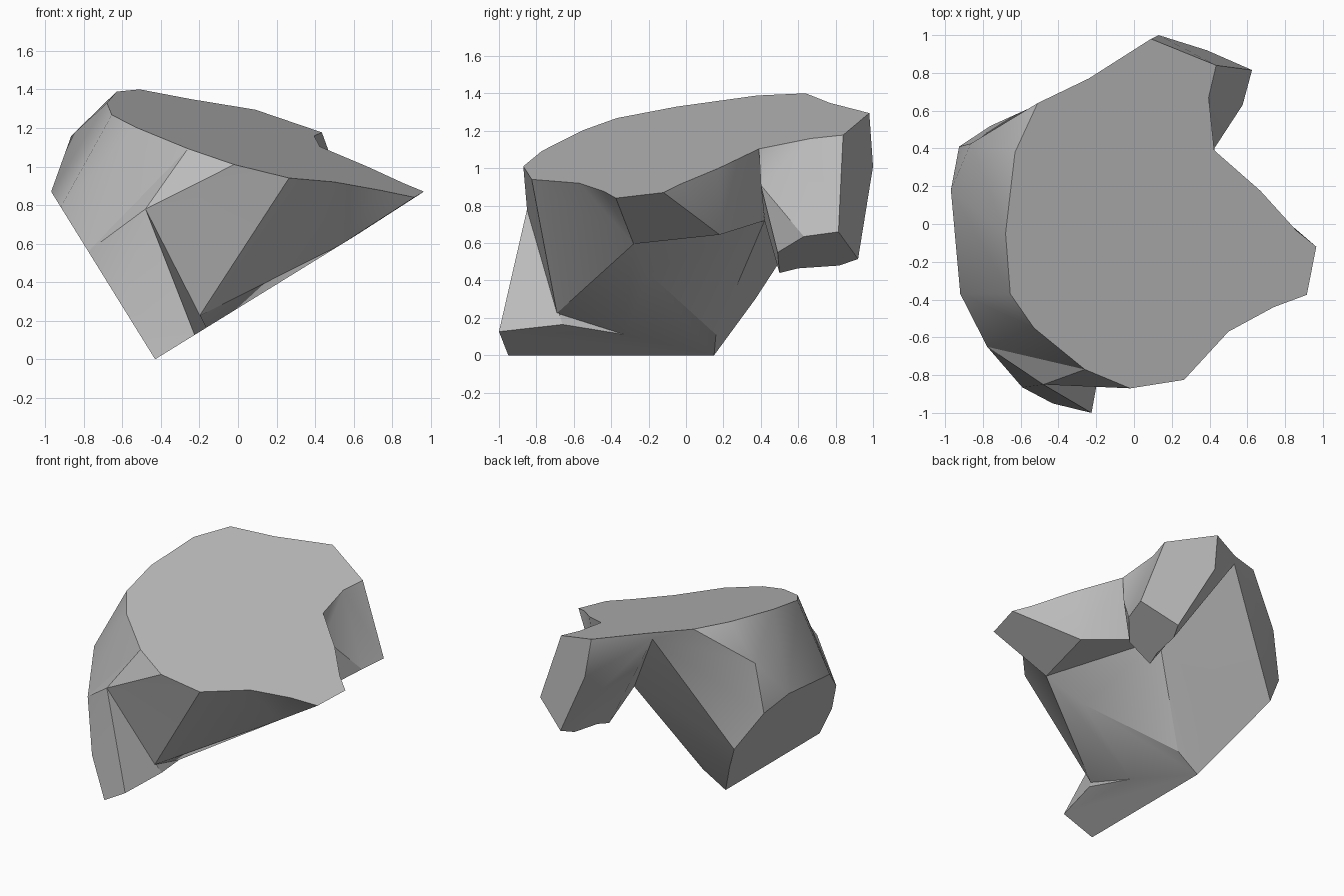
import bpy
import bmesh
import math

default_cube = bpy.data.objects.get("Cube")
if default_cube:
    bpy.data.objects.remove(default_cube, do_unlink=True)

bm = bmesh.new()
corner = {}


def add_corners(names, points, place):
    """Create one named corner per point, placed on a guiding plane."""
    for name, point in zip(names, points):
        corner[name] = bm.verts.new(place(*point))


def on_top(x, y):
    return x, y, 1.153 - 0.272 * x + 0.17 * y


def on_base(x, y):
    return x, y, 0.617 * (x + 0.43)


def on_end(y, z):
    return -0.43 - 0.62 * z, y, z


def free(x, y, z):
    return x, y, z


def cap(ring):
    """Flat face through a ring of corners."""
    bm.faces.new([corner[name] for name in ring])


def fan(hub, path):
    """Facets spreading from one corner along a path of corners."""
    for first, second in zip(path, path[1:]):
        cap(hub + first + second)


# Rim of the sloping top: back and left, front, then the right with its notch
add_corners("abcdef", [(0.09, 0.98), (-0.24, 0.77), (-0.51, 0.64),
                       (-0.63, 0.38), (-0.68, -0.05), (-0.655, -0.37)], on_top)
add_corners("ghijkl", [(-0.53, -0.55), (-0.26, -0.77), (-0.02, -0.87),
                       (0.265, -0.825), (0.5, -0.57), (0.74, -0.44)], on_top)
add_corners("mnopqrs", [(0.915, -0.375), (0.965, -0.12), (0.86, -0.035), (0.67, 0.175),
                        (0.425, 0.39), (0.395, 0.67), (0.435, 0.84)], on_top)

# Corners on the slanted base plane
add_corners("FBDEPRSOU", [(-0.43, -0.95), (-0.225, -1), (-0.163, -0.66), (-0.25, -0.33),
                          (0.535, -0.28), (0.28, -0.2), (-0.25, 0.16), (-0.43, 0.15),
                          (0.615, 0.18)], on_base)

# Corners on the flat slanted end, square to the base
add_corners("IHGLMNQ", [(0.37, 0.3), (0.52, 0.53), (0.41, 0.8), (0.18, 0.87),
                        (-0.37, 0.79), (-0.65, 0.56), (-0.865, 0.26)], on_end)

# Chipped corners between the planes
add_corners("ACVXYZT", [(-0.48, -0.85, 0.78), (-0.2, -0.69, 0.225), (0.13, 0.42, 0.72),
                        (0.425, 0.4, 0.91), (0.13, 1, 1.01), (-0.25, 0.75, 1.3),
                        (-0.865, 0.425, 1.16)], free)

# Foot of the hanging rear block
add_corners("tuvwxyz", [(0.28, 0.5, 0.44), (0.305, 0.6, 0.465), (0.34, 0.82, 0.48),
                        (0.385, 0.92, 0.515), (0.625, 0.815, 0.66), (0.575, 0.63, 0.635),
                        (0.45, 0.49, 0.55)], free)

# Flat cuts: top, base, tip, slanted end, block foot, block back, back edge
for ring in ("abcdefghijklmnopqrs", "FBDEPRSO", "mnUP", "OIHGLMNQF",
             "tuvwxyz", "aYwxs", "abZY"):
    cap(ring)

# Rounded end flank
fan("Z", "bcTGH")
fan("T", "cdeLG")
fan("L", "efM")
fan("M", "fgN")
fan("N", "ghAQ")

# Front ledge and chipped front
fan("Q", "ABF")
fan("A", "hijCDB")
fan("C", "DEP")
fan("P", "Cjklm")

# Notch and hanging block
fan("U", "nopqV")
fan("V", "qXzt")
fan("r", "qXyxs")
fan("X", "zy")
fan("Z", "VtuvwY")

# Hollow underside
fan("V", "UPRSOIHZ")

bmesh.ops.recalc_face_normals(bm, faces=bm.faces[:])
mesh = bpy.data.meshes.new("rock_chunk")
bm.to_mesh(mesh)
bm.free()

rock = bpy.data.objects.new("rock_chunk", mesh)
bpy.context.collection.objects.link(rock)

# Plain grey stone
stone = bpy.data.materials.new("grey_stone")
stone.use_nodes = True
grey = (0.5, 0.5, 0.5, 1)
stone.diffuse_color = grey
stone.node_tree.nodes["Principled BSDF"].inputs["Base Color"].default_value = grey
mesh.materials.append(stone)

# Soft shading on the rounded flanks, crisp edges at the cuts
bpy.ops.object.select_all(action="DESELECT")
rock.select_set(True)
bpy.context.view_layer.objects.active = rock
bpy.ops.object.shade_smooth_by_angle(angle=math.radians(30))
